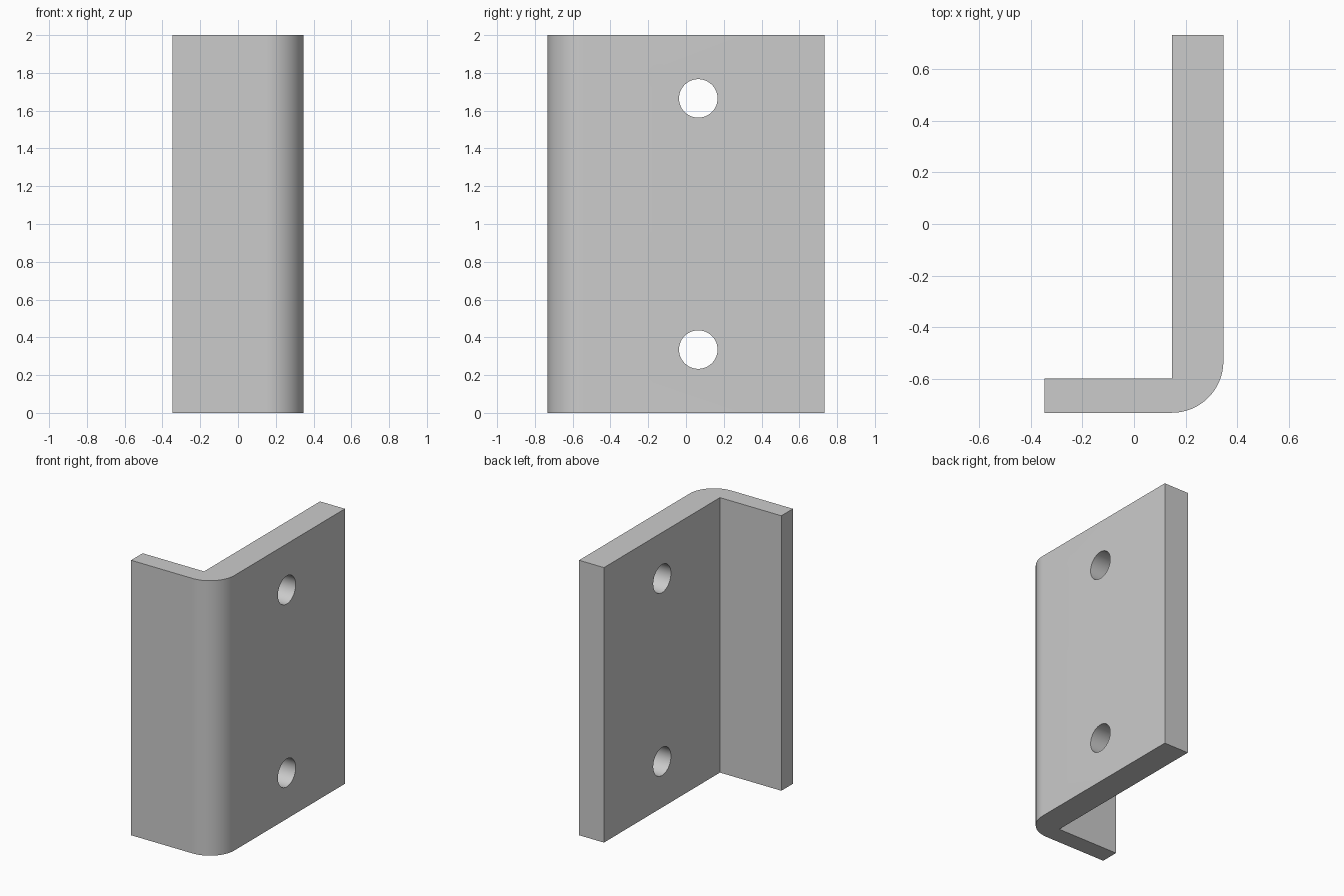
import bpy
import bmesh
from math import pi, cos, sin, radians

default = bpy.data.objects.get("Cube")
if default:
    bpy.data.objects.remove(default, do_unlink=True)

HALF_X, HALF_Y, HEIGHT = 0.347, 0.733, 2.0
INNER_X, INNER_Y = 0.147, -0.6
BEND = 0.2
HOLE_Y, HOLE_RADIUS = 0.065, 0.102

metal = bpy.data.materials.new("grey metal")
metal.use_nodes = True
grey = (0.6, 0.6, 0.6, 1)
metal.diffuse_color = grey
metal.node_tree.nodes["Principled BSDF"].inputs["Base Color"].default_value = grey


def bend_point(i, steps=24):
    a = -pi / 2 + pi / 2 * i / steps
    return (HALF_X - BEND + BEND * cos(a), -HALF_Y + BEND + BEND * sin(a))


# L-shaped profile with a rounded outer corner, extruded upwards
profile = [(-HALF_X, -HALF_Y)]
profile += [bend_point(i) for i in range(25)]
profile += [(HALF_X, HALF_Y), (INNER_X, HALF_Y), (INNER_X, INNER_Y), (-HALF_X, INNER_Y)]

bm = bmesh.new()
base = bm.faces.new([bm.verts.new((x, y, 0)) for x, y in profile])
top = bmesh.ops.extrude_face_region(bm, geom=[base])
bmesh.ops.translate(bm, vec=(0, 0, HEIGHT),
                    verts=[v for v in top["geom"] if isinstance(v, bmesh.types.BMVert)])
bmesh.ops.recalc_face_normals(bm, faces=bm.faces)
mesh = bpy.data.meshes.new("angle_bracket")
bm.to_mesh(mesh)
bm.free()
mesh.materials.append(metal)
bracket = bpy.data.objects.new("angle_bracket", mesh)
bpy.context.collection.objects.link(bracket)

# Two screw holes through the long plate
for name, z in (("lower_hole_cutter", 0.335), ("upper_hole_cutter", HEIGHT - 0.335)):
    bpy.ops.mesh.primitive_cylinder_add(vertices=48, radius=HOLE_RADIUS, depth=0.6,
                                        location=(0.247, HOLE_Y, z), rotation=(0, pi / 2, 0))
    cutter = bpy.context.object
    cutter.name = name
    cutter.data.materials.append(metal)
    cutter.hide_render = True
    cut = bracket.modifiers.new(name, "BOOLEAN")
    cut.operation = "DIFFERENCE"
    cut.solver = "EXACT"
    cut.object = cutter

# Apply the cuts, then drop the cutters
bpy.ops.object.select_all(action="DESELECT")
bracket.select_set(True)
bpy.context.view_layer.objects.active = bracket
for name in [m.name for m in bracket.modifiers]:
    cutter = bracket.modifiers[name].object
    bpy.ops.object.modifier_apply(modifier=name)
    bpy.data.objects.remove(cutter, do_unlink=True)
bpy.ops.object.shade_smooth_by_angle(angle=radians(30))
